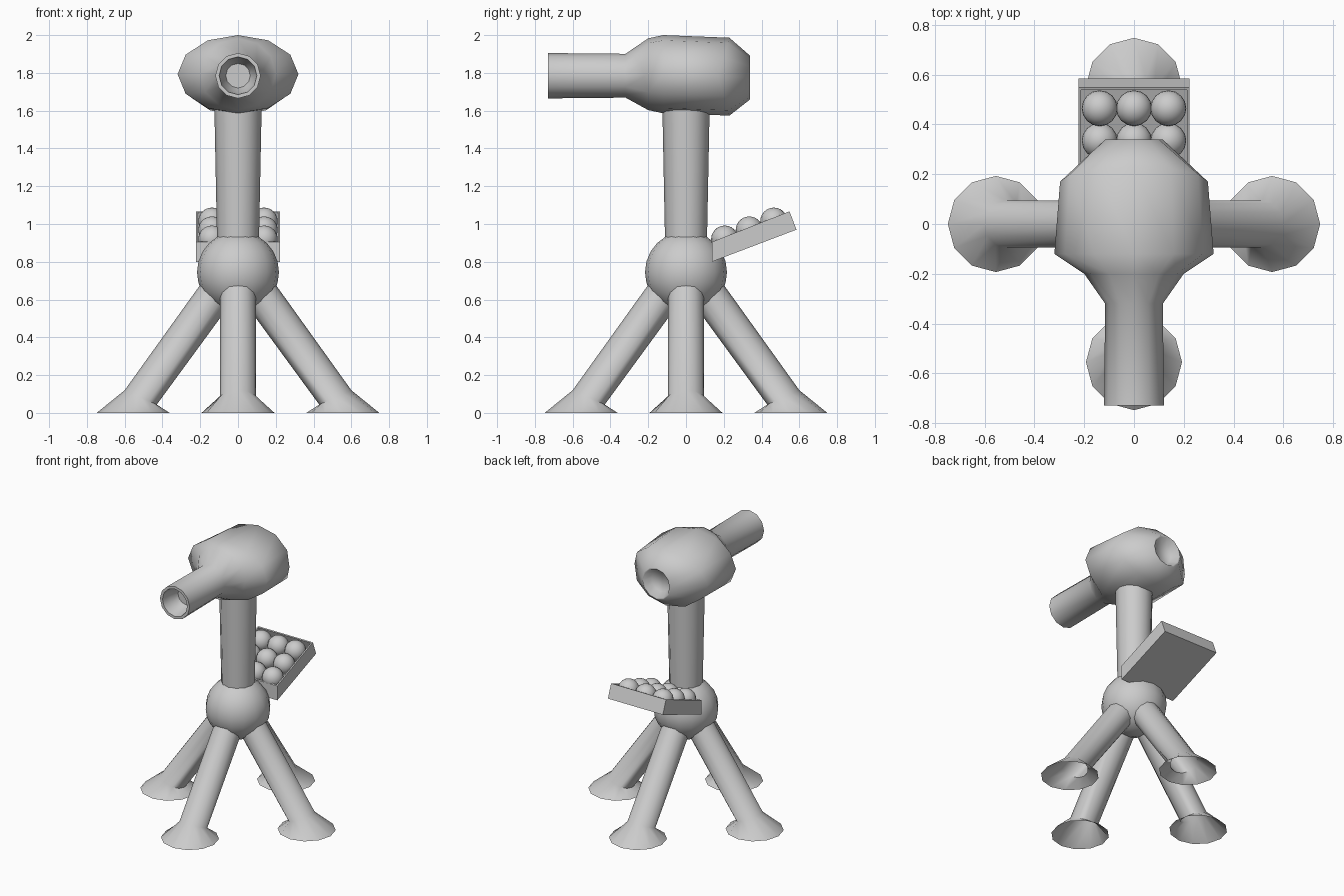
import bpy, bmesh, math
from mathutils import Vector, Matrix

if "Cube" in bpy.data.objects:
    bpy.data.objects.remove(bpy.data.objects["Cube"])

SIDES = 12
grey = bpy.data.materials.new("plain grey")
grey.diffuse_color = (0.6, 0.6, 0.6, 1)
grey.use_nodes = True
grey.node_tree.nodes["Principled BSDF"].inputs["Base Color"].default_value = grey.diffuse_color


def finish(name, bm, angle=50, recalc=True):
    """Turn a bmesh into a shaded object with the grey material."""
    if recalc:
        bmesh.ops.recalc_face_normals(bm, faces=bm.faces)
    mesh = bpy.data.meshes.new(name)
    bm.to_mesh(mesh)
    bm.free()
    mesh.materials.append(grey)
    obj = bpy.data.objects.new(name, mesh)
    bpy.context.collection.objects.link(obj)
    bpy.ops.object.select_all(action='DESELECT')
    obj.select_set(True)
    bpy.context.view_layer.objects.active = obj
    bpy.ops.object.shade_smooth_by_angle(angle=math.radians(angle))
    return obj


def ring(center, u, v):
    """Elliptical ring of points spanned by the half-axes u and v."""
    c, u, v = Vector(center), Vector(u), Vector(v)
    return [c + u * math.cos(a) + v * math.sin(a)
            for a in (2 * math.pi * i / SIDES for i in range(SIDES))]


def loft(name, rings, cap_start=False, cap_end=False, turn=0, angle=50):
    """Skin a row of rings."""
    bm = bmesh.new()
    rows = [[bm.verts.new(p) for p in r] for r in rings]
    for a, b in zip(rows, rows[1:]):
        for i in range(SIDES):
            j = (i + 1) % SIDES
            bm.faces.new((a[i], a[j], b[j], b[i]))
    if cap_start:
        bm.faces.new(rows[0])
    if cap_end:
        bm.faces.new(rows[-1])
    bm.transform(Matrix.Rotation(turn, 4, 'Z'))
    return finish(name, bm, angle)


def ball(name, center, radius, segments, rings):
    bm = bmesh.new()
    bmesh.ops.create_uvsphere(bm, u_segments=segments, v_segments=rings, radius=radius)
    bm.transform(Matrix.Translation(center))
    return finish(name, bm)


# Head with hollow barrel at the front and a shallow dish at the back:
# each row is y, half width, half height, centre z, bulge of top and bottom in y
head_rows = [
    (-0.60, 0.065, 0.065, 1.785, 0),
    (-0.66, 0.088, 0.088, 1.785, 0),
    (-0.73, 0.100, 0.100, 1.785, 0),
    (-0.73, 0.120, 0.120, 1.785, 0),
    (-0.32, 0.116, 0.116, 1.785, 0),
    (-0.20, 0.200, 0.190, 1.793, 0),
    (-0.12, 0.320, 0.207, 1.793, 0),
    (0.17, 0.297, 0.206, 1.780, 0.06),
    (0.34, 0.115, 0.115, 1.775, 0),
    (0.34, 0.105, 0.105, 1.775, 0),
    (0.29, 0.075, 0.075, 1.775, 0),
]
head_rings = []
for y, w, h, z, bulge in head_rows:
    r = ring((0, y, z), (w, 0, 0), (0, 0, h))
    for p in r:
        p.y += bulge * abs(p.z - z) / h
    head_rings.append(r)
loft("head_and_barrel", head_rings, True, True, angle=60)

# Neck and central ball
loft("neck", [ring((0, 0, z), (r, 0, 0), (0, r, 0))
              for z, r in ((0.86, 0.110), (1.66, 0.126))], True, True)
ball("body_ball", (0, 0, 0.745), 0.217, 16, 12)

# Four splayed legs, each flaring into an open foot
for i, side in enumerate(("right", "back", "left", "front")):
    loft(side + "_leg", [
        ring((0.10, 0, 0.655), (0.077, 0, 0.055), (0, 0.095, 0)),
        ring((0.515, 0, 0.082), (0.085, 0, 0.038), (0, 0.095, 0)),
        ring((0.555, 0, 0), (0.193, 0, 0), (0, 0.193, 0)),
    ], cap_start=True, turn=i * math.pi / 2, angle=65)

# Tilted open tray behind the neck, extruded from its side profile
bm = bmesh.new()
profile = [(0.137, 0.80), (0.585, 0.97), (0.548, 1.067), (0.137, 0.905)]
left, right = [[bm.verts.new((x, y, z)) for y, z in profile] for x in (-0.222, 0.222)]
bm.faces.new(left)
bm.faces.new(right)
walls = [bm.faces.new((left[i], left[(i + 1) % 4], right[(i + 1) % 4], right[i]))
         for i in range(4)]
bmesh.ops.recalc_face_normals(bm, faces=bm.faces)
top = walls[2]
bmesh.ops.inset_region(bm, faces=[top], thickness=0.014)
down = -top.normal.copy() * 0.085
bmesh.ops.extrude_face_region
floor = bmesh.ops.extrude_face_region(bm, geom=[top])["geom"]
bmesh.ops.translate(bm, vec=down, verts=[v for v in floor if isinstance(v, bmesh.types.BMVert)])
if top.is_valid:
    bmesh.ops.delete(bm, geom=[top], context='FACES_ONLY')
finish("tray", bm, 30)

# Three rows of three balls in the tray
for row, (y, z) in enumerate(((0.205, 0.92), (0.335, 0.968), (0.465, 1.015))):
    for col in range(3):
        ball(f"tray_ball_{row}_{col}", ((col - 1) * 0.138, y, z), 0.072, 16, 12)
